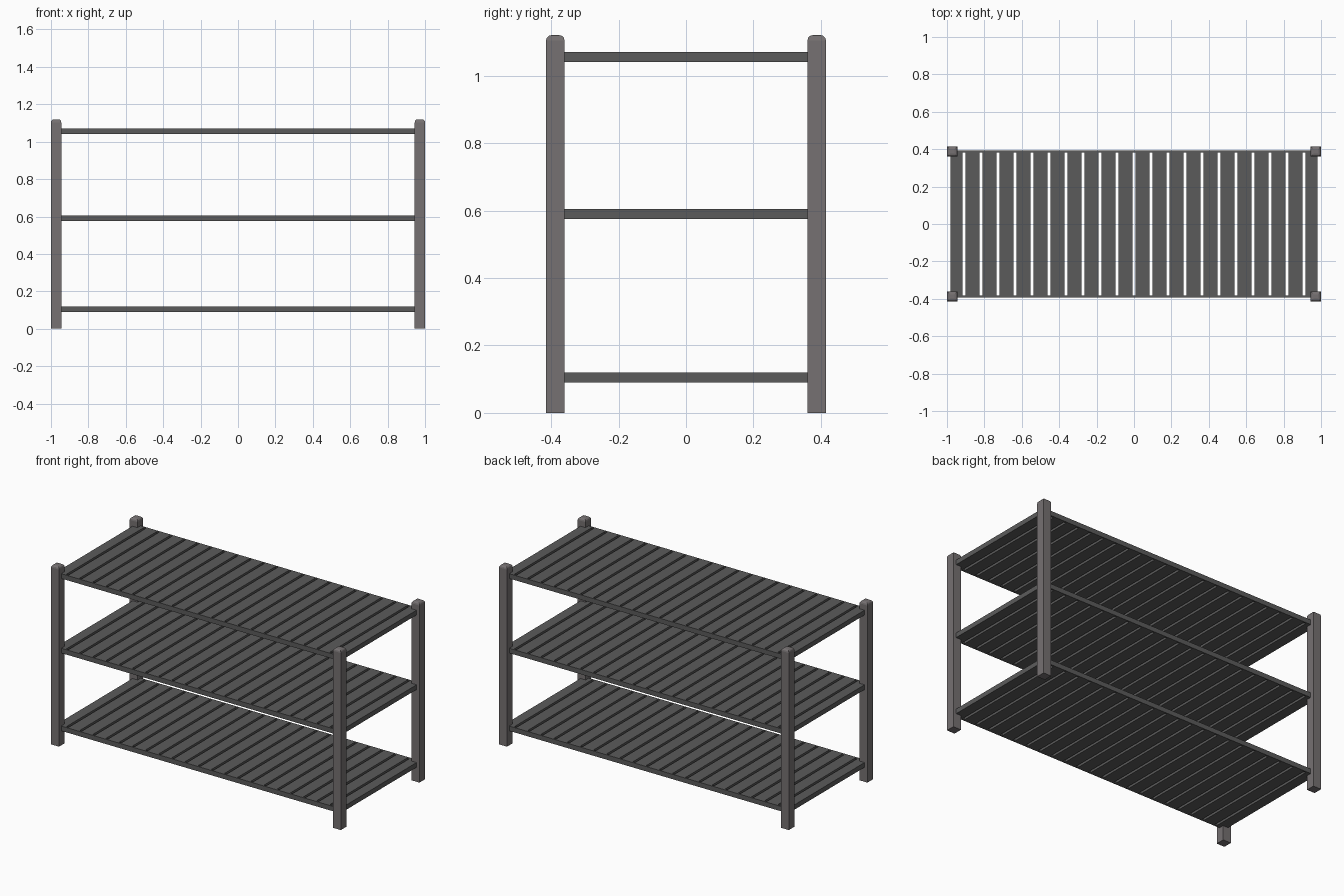
import bpy, bmesh
from mathutils import Matrix, Vector

if "Cube" in bpy.data.objects:
    bpy.data.objects.remove(bpy.data.objects["Cube"])


def material(name, v):
    m = bpy.data.materials.new(name)
    m.diffuse_color = (*v, 1)
    m.use_nodes = True
    m.node_tree.nodes["Principled BSDF"].inputs["Base Color"].default_value = m.diffuse_color
    return m


POST = material("post_grey", (0.18, 0.165, 0.168))
SHELF = material("shelf_grey", (0.105, 0.105, 0.105))


def add_box(bm, lo, hi):
    lo, hi = Vector(lo), Vector(hi)
    mat = Matrix.Translation((lo + hi) / 2) @ Matrix.Diagonal((*(hi - lo), 1))
    return bmesh.ops.create_cube(bm, size=1, matrix=mat)["verts"]


def finish(bm, name, mat):
    me = bpy.data.meshes.new(name)
    bm.to_mesh(me)
    bm.free()
    ob = bpy.data.objects.new(name, me)
    me.materials.append(mat)
    bpy.context.collection.objects.link(ob)
    return ob


H, W = 1.12, 0.055      # post height and width
PX, PY = 0.9725, 0.3875  # post centres

# Four corner posts with rounded tops
for sx, xn in ((-1, "left"), (1, "right")):
    for sy, yn in ((-1, "front"), (1, "back")):
        bm = bmesh.new()
        x, y = sx * PX, sy * PY
        add_box(bm, (x - W / 2, y - W / 2, 0), (x + W / 2, y + W / 2, H))
        top = [e for e in bm.edges if all(v.co.z > H - 0.01 for v in e.verts)]
        bmesh.ops.bevel(bm, geom=top, offset=0.016, segments=3, profile=0.5,
                        affect='EDGES')
        finish(bm, f"{yn}_{xn}_post", POST)

# Three shelves: cross slats between thin front and back rails
N, PITCH, SLAT, EDGE = 22, 2 / 22, 0.075, 0.98
for name, z in (("bottom", 0.09), ("middle", 0.575), ("top", 1.04)):
    bm = bmesh.new()
    for i in range(N):
        c = (i - (N - 1) / 2) * PITCH
        add_box(bm, (max(c - SLAT / 2, -EDGE), -0.384, z),
                (min(c + SLAT / 2, EDGE), 0.384, z + 0.03))
    finish(bm, f"{name}_shelf_slats", SHELF)
    for s, side in ((-1, "front"), (1, "back")):
        bm = bmesh.new()
        y = s * 0.387
        add_box(bm, (-0.96, y - 0.005, z), (0.96, y + 0.005, z + 0.03))
        finish(bm, f"{name}_shelf_{side}_rail", SHELF)
